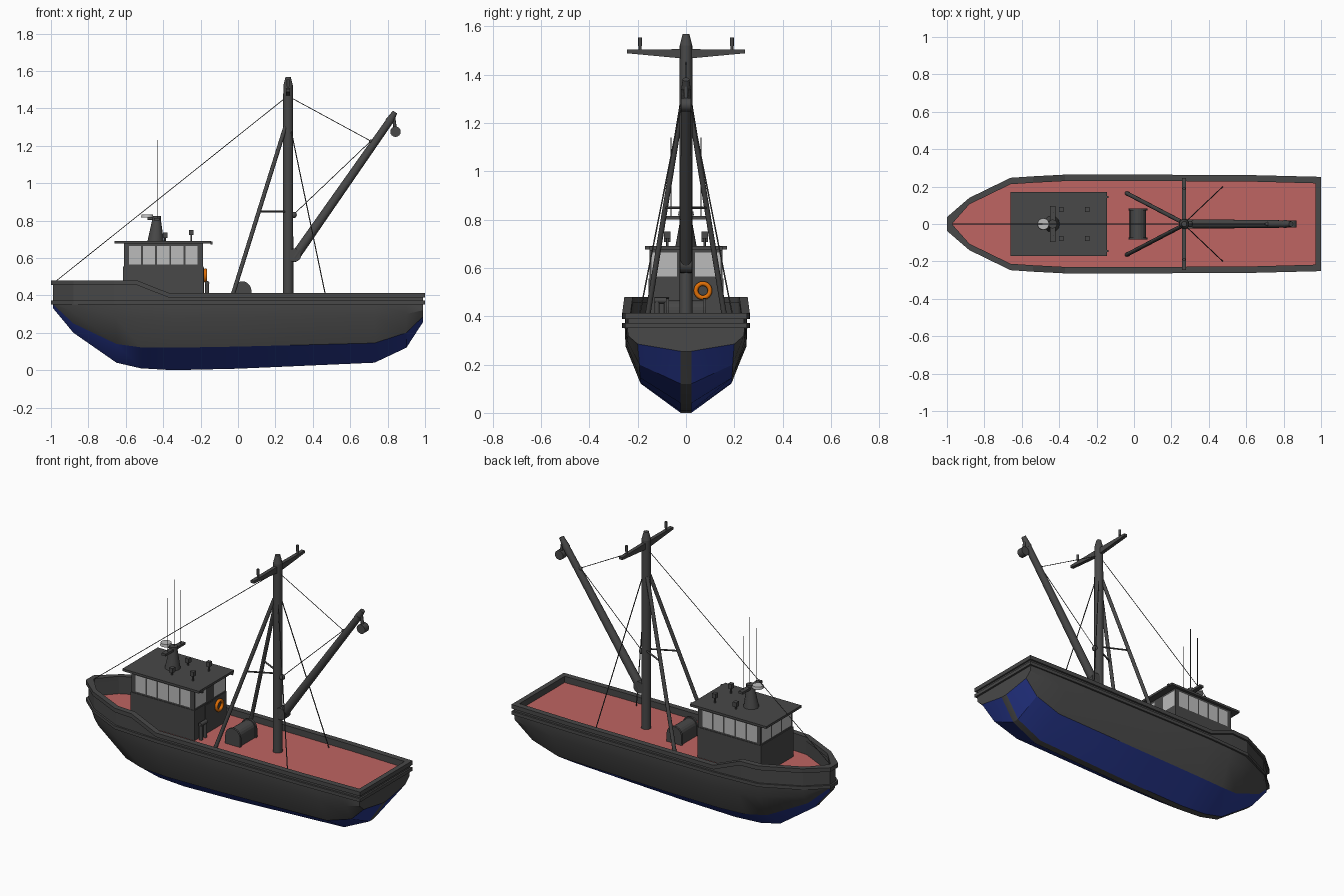
import bpy, bmesh, math
from mathutils import Vector, Matrix

if "Cube" in bpy.data.objects:
    bpy.data.objects.remove(bpy.data.objects["Cube"])


def mat(name, r, g, b):
    m = bpy.data.materials.new(name)
    m.diffuse_color = (r, g, b, 1)
    m.use_nodes = True
    m.node_tree.nodes["Principled BSDF"].inputs["Base Color"].default_value = m.diffuse_color
    return m


DARK = mat("dark_grey", 0.065, 0.065, 0.065)
BLUE = mat("hull_blue", 0.02, 0.038, 0.27)
RED = mat("deck_red", 0.52, 0.128, 0.122)
GLASS = mat("window_grey", 0.5, 0.5, 0.5)
ORANGE = mat("ring_orange", 0.75, 0.16, 0.002)


def finish(name, bm, *mats, smooth=False):
    bmesh.ops.recalc_face_normals(bm, faces=bm.faces)
    me = bpy.data.meshes.new(name)
    bm.to_mesh(me)
    bm.free()
    for m in mats:
        me.materials.append(m)
    if smooth:
        for p in me.polygons:
            p.use_smooth = len(p.vertices) == 4
    ob = bpy.data.objects.new(name, me)
    bpy.context.collection.objects.link(ob)
    return ob


def box(name, x0, x1, y0, y1, z0, z1, m=DARK):
    bm = bmesh.new()
    bmesh.ops.create_cube(bm, size=1)
    for v in bm.verts:
        v.co = Vector(((x0 + x1) / 2 + v.co.x * (x1 - x0), (y0 + y1) / 2 + v.co.y * (y1 - y0),
                       (z0 + z1) / 2 + v.co.z * (z1 - z0)))
    return finish(name, bm, m)


def rod(name, a, b, r1, r2=None, n=12, m=DARK):
    a, b = Vector(a), Vector(b)
    d = b - a
    M = Matrix.Translation((a + b) / 2) @ d.to_track_quat('Z', 'Y').to_matrix().to_4x4()
    bm = bmesh.new()
    bmesh.ops.create_cone(bm, cap_ends=True, segments=n, radius1=r1,
                          radius2=r1 if r2 is None else r2, depth=d.length, matrix=M)
    return finish(name, bm, m, smooth=n > 6)


def ball(name, c, r):
    bm = bmesh.new()
    bmesh.ops.create_uvsphere(bm, u_segments=14, v_segments=8, radius=r, matrix=Matrix.Translation(c))
    return finish(name, bm, DARK, smooth=True)


def prism(name, pts, offset, m=DARK):
    bm = bmesh.new()
    f = bm.faces.new([bm.verts.new(p) for p in pts])
    ext = bmesh.ops.extrude_face_region(bm, geom=[f])
    bmesh.ops.translate(bm, vec=offset, verts=[g for g in ext["geom"] if isinstance(g, bmesh.types.BMVert)])
    return finish(name, bm, m)


# Hull: lofted open shell (x, keel z, chine y, chine z, bilge y, bilge z, top y)
stations = [(-.988, .33, .026, .35, .03, .355, .033), (-.88, .20, .085, .25, .125, .31, .135),
            (-.65, .04, .15, .14, .225, .28, .238), (-.52, .01, .175, .122, .24, .275, .247),
            (-.35, 0, .186, .12, .25, .275, .254), (0, .008, .19, .126, .25, .28, .254),
            (.73, .04, .19, .145, .246, .285, .25), (.9, .12, .193, .20, .244, .30, .247),
            (.988, .255, .2, .285, .24, .32, .243)]
bm = bmesh.new()
rings = []
for x, kz, cy, cz, my, mz, ty in stations:
    half = [(.022, kz), (cy, cz), (my, mz), (ty, .362)]
    prof = [(-y, z) for y, z in reversed(half)] + half
    rings.append([bm.verts.new((x, y, z)) for y, z in prof])
for a, b in zip(rings, rings[1:]):
    for i in range(7):
        f = bm.faces.new((a[i], a[i + 1], b[i + 1], b[i]))
        f.material_index = 1 if i in (2, 4) else 0     # blue between keel and chine
bm.faces.new(rings[0])
bm.faces.new(rings[-1])
hull = finish("hull", bm, DARK, BLUE)
bpy.context.view_layer.objects.active = hull
hull.select_set(True)
bpy.ops.object.shade_smooth_by_angle(angle=math.radians(24))

# Deck outline and sheer height shared by the bulwark strips
outline = [(-1, .037), (-.88, .14), (-.66, .247), (-.54, .255), (-.37, .264), (0, .264), (.6, .262), (1, .252)]


def sheer(x):
    return .48 - .067 * min(1, max(0, (x + .54) / .17))


def loop_at(d):
    half = [(min(max(x, -1 + d), 1 - d), max(y - 1.15 * d, .004)) for x, y in outline]
    return half + [(x, -y) for x, y in reversed(half)]


def strip(name, d_out, d_in, low, high):
    bm = bmesh.new()
    rows = []
    for d, hf in ((d_out, low), (d_out, high), (d_in, high), (d_in, low)):
        rows.append([bm.verts.new((x, y, hf(x))) for x, y in loop_at(d)])
    n = len(rows[0])
    for k in range(4):
        a, b = rows[k], rows[(k + 1) % 4]
        for i in range(n):
            j = (i + 1) % n
            bm.faces.new((a[i], a[j], b[j], b[i]))
    return finish(name, bm, DARK)


strip("rub_rail", 0, .025, lambda x: .352, lambda x: .372)
strip("bulwark", .01, .026, lambda x: .352, lambda x: sheer(x) - .02)
strip("bulwark_cap", 0, .03, lambda x: sheer(x) - .025, sheer)

# Deck: one flat sheet
bm = bmesh.new()
bm.faces.new([bm.verts.new((x, y, .372)) for x, y in reversed(loop_at(.024))])
deck = finish("deck", bm, RED)
if deck.data.polygons[0].normal.z < 0:
    deck.data.flip_normals()

# Wheelhouse: lower house, roof, and upper walls whose window cells are cut into the faces
box("wheelhouse_base", -.615, -.185, -.155, .155, .368, .555)
box("wheelhouse_roof", -.66, -.145, -.17, .17, .676, .69)


def window_wall(name, place, u_cuts):
    bm = bmesh.new()
    z_cuts = (.555, .565, .663, .678)
    g = [[bm.verts.new(place(u, z)) for u in u_cuts] for z in z_cuts]
    panes = []
    for r in range(3):
        for c in range(len(u_cuts) - 1):
            f = bm.faces.new((g[r][c], g[r][c + 1], g[r + 1][c + 1], g[r + 1][c]))
            if r == 1 and c % 2:
                f.material_index = 1
    return finish(name, bm, DARK, GLASS)


side_cuts = [-.61] + [u for i in range(5) for u in (-.584 + i * .0755, -.518 + i * .0755)] + [-.188]
bow_cuts = [-.152, -.138, -.055, -.042, .042, .055, .138, .152]
aft_cuts = [-.152, -.142, -.038, .038, .142, .152]
for s in (-1, 1):
    window_wall("side_window_wall", lambda u, z: (u, s * .152, z), side_cuts)
window_wall("bow_window_wall", lambda u, z: (-.61, u, z), bow_cuts)
window_wall("aft_window_wall", lambda u, z: (-.188, u, z), aft_cuts)
# face each single-sided wall outwards
for ob in bpy.data.objects:
    if "window_wall" in ob.name:
        p = ob.data.polygons[0]
        if p.normal.dot(p.center - Vector((-.4, 0, p.center.z))) < 0:
            ob.data.flip_normals()
box("aft_door", -.187, -.181, -.055, .02, .38, .55)

# Life ring on the aft wall
bpy.ops.mesh.primitive_torus_add(location=(-.174, .07, .506), rotation=(0, math.pi / 2, 0),
                                 major_radius=.029, minor_radius=.0095, major_segments=24, minor_segments=8)
ring = bpy.context.object
ring.name = "life_ring"
ring.data.materials.append(ORANGE)
bpy.ops.object.shade_smooth()

# Vent pipe beside the door
for y in (-.12, -.08):
    rod("vent_pipe", (-.165, y, .365), (-.165, y, .46), .011)
rod("vent_pipe_bend", (-.165, -.13, .465), (-.165, -.07, .465), .012)

# Roof gear: radar pedestal, scanner, aerials, lamps
rod("radar_pedestal", (-.44, 0, .688), (-.435, 0, .81), .044, .022)
rod("pedestal_cap", (-.435, 0, .805), (-.435, 0, .825), .024)
rod("radar_arm", (-.435, 0, .81), (-.485, 0, .81), .007)
rod("radar_disc", (-.485, 0, .817), (-.485, 0, .833), .033, .03, 20, GLASS)
box("aerial_bar", -.449, -.421, -.095, .095, .80, .814)
rod("centre_aerial", (-.43, 0, .8), (-.43, 0, 1.23), .002, n=6)
for s in (-1, 1):
    rod("side_aerial", (-.43, s * .063, .8), (-.43, s * .063, 1.14), .002, n=6)
    for x, h in ((-.39, .715), (-.25, .73)):
        rod("lamp_stem", (x, s * .077, .688), (x, s * .077, h), .005, n=8)
        box("lamp_head", x - .012, x + .012, s * .077 - .013, s * .077 + .013, h - .008, h + .02)
    box("roof_corner_light", -.148, -.136, s * .145 - .006, s * .145 + .006, .672, .688)

# Winch: arched body between two end plates
def arch(r, y):
    return [(.02 - r, y, .368)] + [(.022 - r * math.cos(t * math.pi / 10), y, .425 + r * math.sin(t * math.pi / 10))
                                   for t in range(11)] + [(.022 + r, y, .368)]


prism("winch_body", arch(.043, -.075), (0, .15, 0))
for s in (-1, 1):
    prism("winch_end_plate", arch(.05, s * .077 - .006), (0, .012, 0))

# Mast with tapered head and crosstree
rod("mast", (.268, 0, .365), (.268, 0, 1.52), .028, .026, 16)
rod("mast_head", (.268, 0, 1.52), (.268, 0, 1.567), .026, .014, 16)
prism("crosstree", [(.257, -.245, 1.488), (.257, 0, 1.465), (.257, .245, 1.488), (.257, .245, 1.503),
                    (.257, 0, 1.505), (.257, -.245, 1.503)], (.022, 0, 0))
for s in (-1, 1):
    rod("crosstree_lamp", (.268, s * .19, 1.5), (.268, s * .19, 1.535), .006, n=8)
    rod("crosstree_lamp_head", (.268, s * .19, 1.517), (.268, s * .19, 1.553), .008, n=8)
    # Mast legs, struts and shrouds
    rod("mast_leg", (-.04, s * .165, .365), (.253, s * .012, 1.3), .011)
    rod("leg_strut", (.111, s * .086, .848), (.265, s * .01, .848), .005, n=8)
    rod("shroud", (.475, s * .2, .365), (.28, s * .015, 1.3), .003, n=6)
rod("forestay", (-.975, 0, .475), (.265, 0, 1.465), .002, n=6)

# Boom, its pivot, lifting wires and hook block
rod("boom", (.30, 0, .60), (.82, 0, 1.345), .026, .02, 14)
rod("boom_tip", (.805, 0, 1.325), (.84, 0, 1.38), .022, .014, 14)
rod("boom_pivot", (.302, -.025, .615), (.302, .025, .615), .036, n=16)
rod("pivot_bracket", (.268, 0, .6), (.31, 0, .6), .022)
rod("topping_wire", (.268, 0, 1.465), (.71, 0, 1.225), .002, n=6)
rod("hoist_wire", (.71, 0, 1.225), (.295, 0, .83), .002, n=6)
ball("wire_block", (.298, 0, .83), .017)
ball("collar_block", (.712, 0, 1.222), .012)
rod("hook_link", (.832, 0, 1.35), (.842, 0, 1.28), .009, n=8)
rod("hook_block", (.842, -.02, 1.275), (.842, .02, 1.275), .028, n=16)
